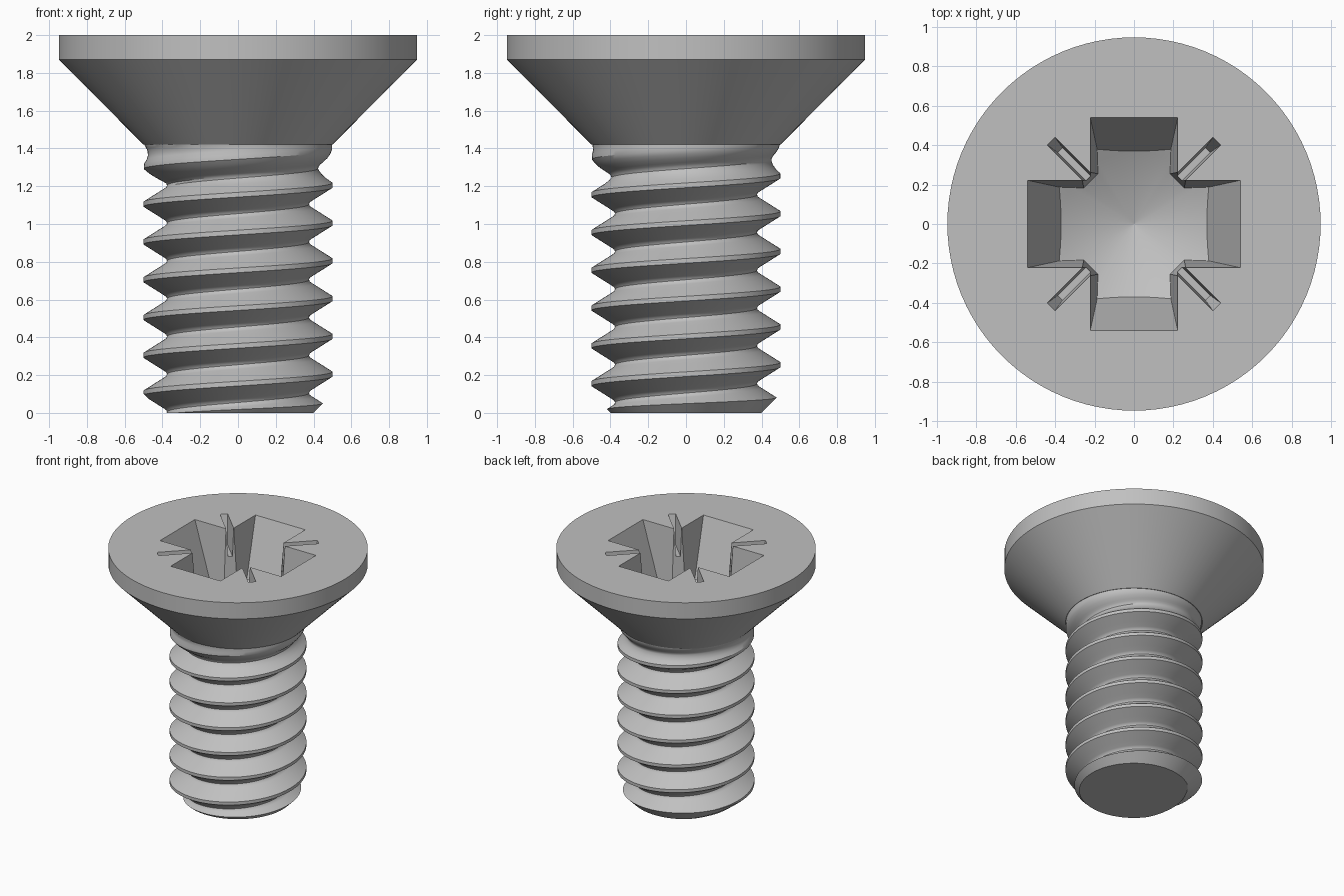
import bpy, bmesh, math
from mathutils import Vector

cube = bpy.data.objects.get("Cube")
if cube:
    bpy.data.objects.remove(cube, do_unlink=True)

SEGS = 96
PITCH = 0.2
HEAD_TOP = 2.0
NECK = 1.42

steel = bpy.data.materials.new("grey steel")
steel.use_nodes = True
GREY = (0.53, 0.53, 0.53, 1)
steel.diffuse_color = GREY
steel.node_tree.nodes["Principled BSDF"].inputs["Base Color"].default_value = GREY


def finish(name, bm):
    bmesh.ops.recalc_face_normals(bm, faces=bm.faces)
    mesh = bpy.data.meshes.new(name)
    bm.to_mesh(mesh)
    bm.free()
    mesh.materials.append(steel)
    obj = bpy.data.objects.new(name, mesh)
    bpy.context.collection.objects.link(obj)
    return obj


def loft(name, rings):
    """Closed solid through a stack of rings with equal point counts."""
    bm = bmesh.new()
    loops = [[bm.verts.new(p) for p in ring] for ring in rings]
    n = len(loops[0])
    for low, high in zip(loops, loops[1:]):
        for i in range(n):
            j = (i + 1) % n
            bm.faces.new((low[i], low[j], high[j], high[i]))
    bm.faces.new(loops[0])
    bm.faces.new(loops[-1])
    return finish(name, bm)


def lathe(name, profile):
    angles = [math.tau * i / SEGS for i in range(SEGS)]
    return loft(name, [[(r * math.cos(a), r * math.sin(a), z) for a in angles]
                       for r, z in profile])


def combine(target, tool, operation):
    mod = target.modifiers.new(operation.lower(), 'BOOLEAN')
    mod.operation = operation
    mod.solver = 'EXACT'
    mod.object = tool
    tool.hide_render = True
    bpy.ops.object.select_all(action='DESELECT')
    bpy.context.view_layer.objects.active = target
    target.select_set(True)
    bpy.ops.object.modifier_apply(modifier=mod.name)
    bpy.data.objects.remove(tool, do_unlink=True)


def threaded_shank():
    """Helical sweep of the thread profile, fading out under the head."""
    profile = [(-0.0125, 0.5), (0.0125, 0.5), (0.078, 0.395), (0.088, 0.381),
               (0.1, 0.376), (0.112, 0.381), (0.122, 0.395)]
    # split the flanks so that the fade stays smooth
    rows = []
    for k in range(-2, 9):
        for i, (dz, r) in enumerate(profile):
            rows.append((k * PITCH + dz, r))
            ndz, nr = profile[i + 1] if i + 1 < len(profile) else (PITCH - 0.0125, 0.5)
            if abs(nr - r) > 0.05:
                for t in (1 / 3, 2 / 3):
                    rows.append((k * PITCH + dz + t * (ndz - dz), r + t * (nr - r)))
    per_turn = len(rows) // 11
    bm = bmesh.new()
    cols = []
    for i in range(SEGS):
        a = math.tau * i / SEGS
        col = []
        for z0, r in rows:
            z = z0 + PITCH * i / SEGS + 0.005
            fade = max(0.0, min(1.0, (NECK - z) / 0.2))
            rad = 0.497 + (r - 0.497) * fade
            col.append(bm.verts.new((rad * math.cos(a), rad * math.sin(a), z)))
        cols.append(col)
    for i in range(SEGS):
        last = i == SEGS - 1
        nxt, shift = (cols[0], per_turn) if last else (cols[i + 1], 0)
        for j in range(len(rows) - 1 - shift):
            bm.faces.new((cols[i][j], nxt[j + shift], nxt[j + 1 + shift], cols[i][j + 1]))
    # trim both ends flat and cap them
    for z, direction in ((0, -1), (NECK + 0.06, 1)):
        cut = bmesh.ops.bisect_plane(
            bm, geom=bm.verts[:] + bm.edges[:] + bm.faces[:], dist=1e-5,
            plane_co=(0, 0, z), plane_no=(0, 0, direction), clear_outer=True)
        rim = [e for e in cut["geom_cut"] if isinstance(e, bmesh.types.BMEdge)]
        bmesh.ops.holes_fill(bm, edges=rim, sides=0)
    return finish("threaded_shank", bm)


def tapered(name, top, bottom, depth, reach):
    """Tapered prism from the head's top, extended along its own slope."""
    rings = []
    for t in (reach, -0.1):
        rings.append([tuple(Vector(a).lerp(Vector(b), t)) + (HEAD_TOP - depth * t,)
                      for a, b in zip(top, bottom)])
    return loft(name, rings)


def rect(hx, hy, angle=0.0):
    c, s = math.cos(angle), math.sin(angle)
    return [(x * c - y * s, x * s + y * c)
            for x, y in ((-hx, -hy), (hx, -hy), (hx, hy), (-hx, hy))]


def octagon(a, b):
    return [(b, -a), (b, a), (a, b), (-a, b), (-b, a), (-b, -a), (-a, -b), (a, -b)]


# Shank with a chamfered tip
screw = threaded_shank()
combine(screw, lathe("tip_chamfer", [(0.3, -0.1), (0.7, 0.3), (0.7, 1.7)]), 'INTERSECT')

# Countersunk head
head = lathe("head", [(0.5, NECK), (0.948, 1.87), (0.948, HEAD_TOP)])
combine(screw, head, 'UNION')
screw.name = "countersunk_screw"

# Cross recess with a conical floor
DEPTH = 0.47
recess = tapered("cross_recess", rect(0.54, 0.222), rect(0.37, 0.185), DEPTH, 1.5)
combine(recess, tapered("cross_arm", rect(0.222, 0.54), rect(0.185, 0.37), DEPTH, 1.5), 'UNION')
combine(recess, tapered("recess_core", octagon(0.2, 0.285), octagon(0.165, 0.275),
                        DEPTH, 1.45), 'UNION')
floor = lathe("recess_floor", [(0.002, 1.34), (0.37, 1.53), (0.9, 1.8), (0.9, 2.2)])
combine(recess, floor, 'INTERSECT')
combine(screw, recess, 'DIFFERENCE')

# Narrow diagonal slits between the arms
for angle in (math.pi / 4, -math.pi / 4):
    slit = tapered("slit", rect(0.595, 0.028, angle), rect(0.53, 0.017, angle), 0.22, 1.0)
    combine(screw, slit, 'DIFFERENCE')

bpy.ops.object.select_all(action='DESELECT')
bpy.context.view_layer.objects.active = screw
screw.select_set(True)
bpy.ops.object.shade_smooth_by_angle(angle=math.radians(32))
